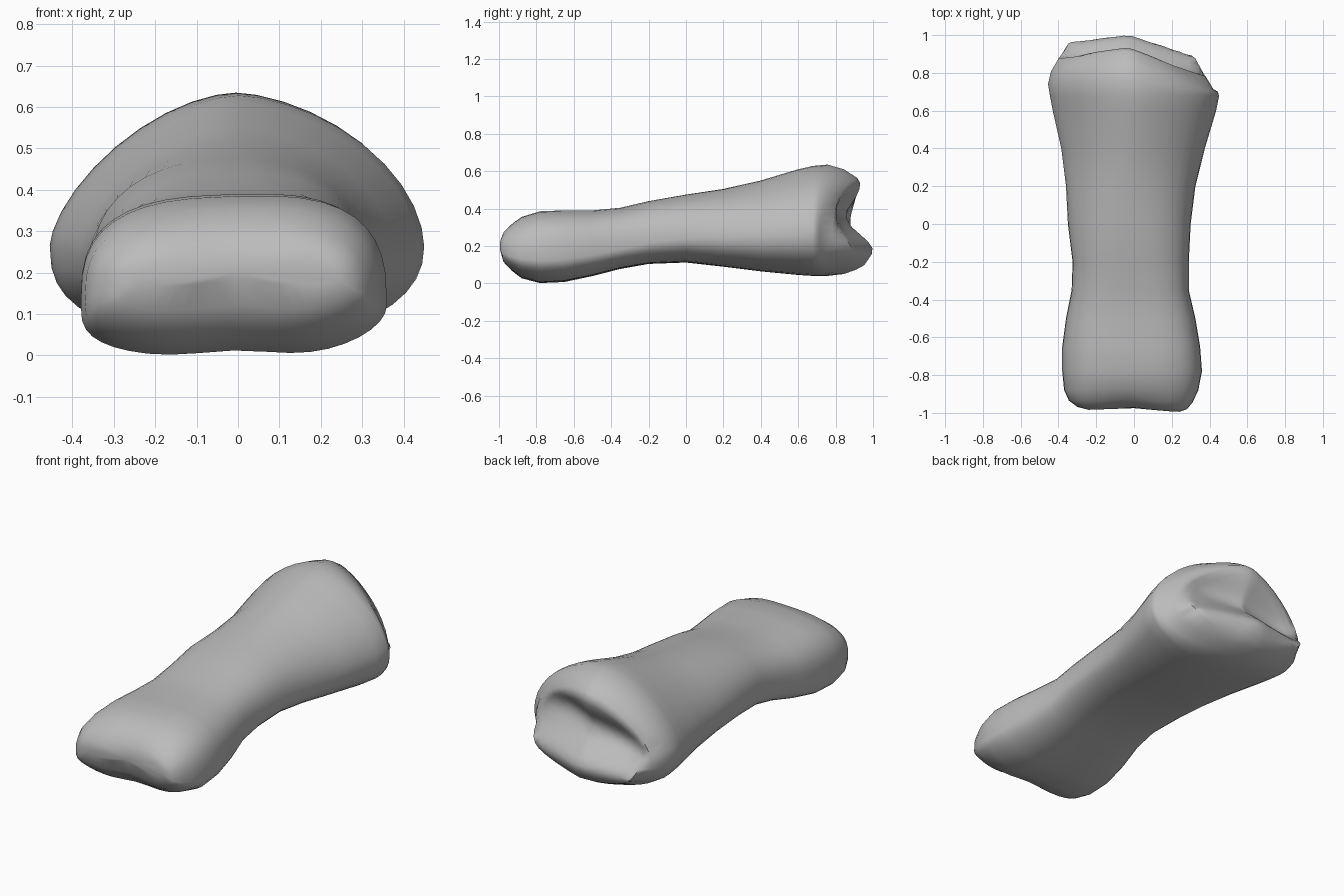
import bpy
import bmesh
import math

if "Cube" in bpy.data.objects:
    bpy.data.objects.remove(bpy.data.objects["Cube"], do_unlink=True)

SIDES = 40

# Cross-sections along the shaft:
# y, left edge x, right edge x, underside z, top z
SECTIONS = [
    (-.99, -.24, .24, .16, .24),
    (-.975, -.3, .28, .1, .28),
    (-.94, -.345, .31, .06, .315),
    (-.88, -.37, .34, .018, .355),
    (-.78, -.38, .36, -.008, .385),
    (-.65, -.38, .35, -.002, .39),
    (-.5, -.36, .325, .03, .39),
    (-.35, -.33, .29, .068, .405),
    (-.2, -.325, .29, .095, .44),
    (0, -.35, .3, .105, .475),
    (.2, -.36, .325, .085, .505),
    (.4, -.385, .375, .063, .55),
    (.6, -.43, .435, .045, .61),
    (.68, -.445, .45, .04, .628),
    (.76, -.455, .445, .04, .635),
    (.85, -.44, .42, .05, .61),
    (.92, -.4, .38, .075, .565),
]
# Scales of the rings that fill the joint face
JOINT_SCALES = [.9, .78, .64, .5, .35, .2]


def blend(value, start, end):
    """Smooth ramp from nought to one."""
    t = min(max((value - start) / (end - start), 0), 1)
    return t * t * (3 - 2 * t)


def mix(a, b, t):
    return a + (b - a) * t


def bump(value, centre, width):
    return math.exp(-((value - centre) / width) ** 2)


def power(value, exponent):
    return math.copysign(abs(value) ** exponent, value)


def bend_ends(x, y, z):
    """Slant the joint face to both sides and notch the front knuckles."""
    back = blend(y, .66, .9)
    front = 1 - blend(y, -.97, -.85)
    offset = x + .03
    y -= back * (.34 * max(offset, 0) + .12 * max(-offset, 0))
    y += front * (.02 * bump(x, -.02, .14) - .02 * x)
    return x, y, z


def outline(y, left, right, bottom, top):
    """Rounded section, boxy at the front and domed at the back."""
    t = blend(y, -.7, .6)
    wide_z = bottom + (top - bottom) * (.33 + .05 * t)
    middle, half = (left + right) / 2, (right - left) / 2
    points = []
    for i in range(SIDES):
        angle = math.tau * i / SIDES
        c, s = math.cos(angle), math.sin(angle)
        # Both halves are fuller on one side than the other
        side = (c + 1) / 2
        if s >= 0:
            n, height = mix(2.9, mix(1.55, 1.78, side), t), top - wide_z
        else:
            n = mix(mix(3, 2.6, t), mix(2, 2.25, t), side)
            height = wide_z - bottom
        x = middle + half * power(c, 2 / n)
        z = wide_z + height * power(s, 2 / n)
        if s >= 0:
            z += .03 * x * s * (1 - t)
        else:
            # Shallow channel on the underside
            z -= .02 * bump(x, 0, .14) * s * (1 - t)
        points.append((x, y, z))
    return points


def joint_point(x, z, scale):
    """Joint face with a raised lower lip and a slanting groove."""
    lip = .07 * bump(z, .18, .08)
    groove = .08 * bump(z, .37 + .2 * x, .1) * (1 - scale ** 4)
    return x, .935 + lip - groove, z


def joint_ring(rim, scale):
    return [joint_point(mix(-.02, x, scale), mix(.3, z, scale), scale)
            for x, _, z in rim]


# Loft the shaft and the hollow joint
rings = [outline(*section) for section in SECTIONS]
rim = rings[-1]
rings += [joint_ring(rim, scale) for scale in JOINT_SCALES]

bm = bmesh.new()
loops = [[bm.verts.new(bend_ends(*p)) for p in ring] for ring in rings]
for a, b in zip(loops, loops[1:]):
    for i in range(SIDES):
        j = (i + 1) % SIDES
        bm.faces.new((a[i], a[j], b[j], b[i]))

# Close both ends with a fan
front_tip = (0, -.975, .2)
back_tip = bend_ends(*joint_point(-.02, .3, 0))
for loop, tip in ((loops[0], front_tip), (loops[-1], back_tip)):
    centre = bm.verts.new(tip)
    for i in range(SIDES):
        bm.faces.new((loop[i], loop[(i + 1) % SIDES], centre))
bmesh.ops.recalc_face_normals(bm, faces=bm.faces)

mesh = bpy.data.meshes.new("finger_bone")
bm.to_mesh(mesh)
bm.free()
bone = bpy.data.objects.new("finger_bone", mesh)
bpy.context.collection.objects.link(bone)

# Plain grey bone
grey = bpy.data.materials.new("bone_grey")
grey.use_nodes = True
colour = (.5, .5, .5, 1)
grey.diffuse_color = colour
grey.node_tree.nodes["Principled BSDF"].inputs["Base Color"].default_value = colour
mesh.materials.append(grey)

bpy.context.view_layer.objects.active = bone
bone.select_set(True)
bpy.ops.object.shade_smooth_by_angle(angle=math.radians(60))
